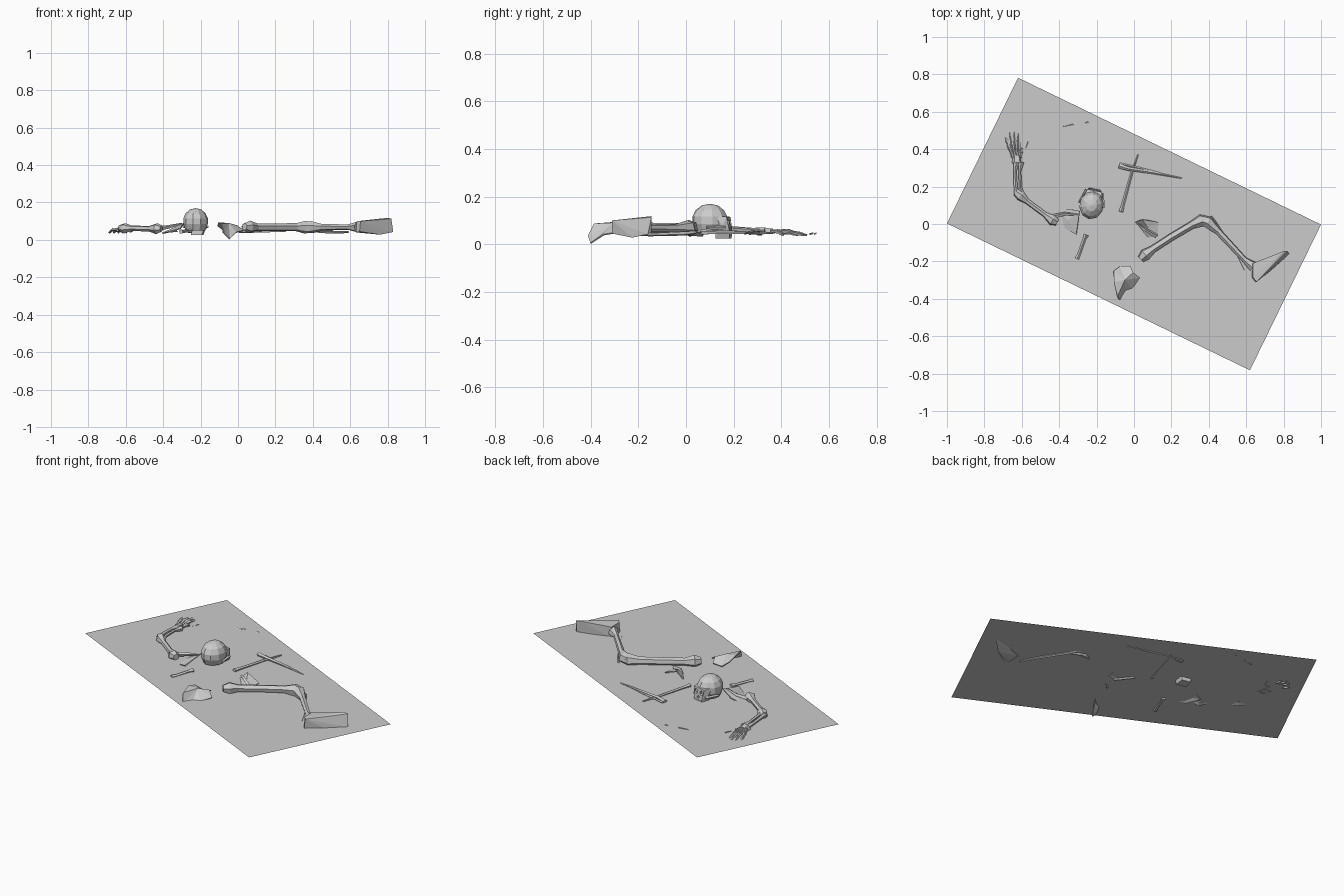
import bpy, bmesh, math
from mathutils import Vector, Matrix


def finish(bm, name):
    bmesh.ops.recalc_face_normals(bm, faces=bm.faces)
    me = bpy.data.meshes.new(name)
    bm.to_mesh(me)
    bm.free()
    ob = bpy.data.objects.new(name, me)
    bpy.context.collection.objects.link(ob)
    return ob


def bone(name, pts, radii, n=5):
    """Faceted tube through points with a radius at each."""
    bm = bmesh.new()
    pts = [Vector(p) for p in pts]
    rings = []
    for i, (p, r) in enumerate(zip(pts, radii)):
        d = (pts[min(i + 1, len(pts) - 1)] - pts[max(i - 1, 0)]).normalized()
        s = d.cross(Vector((0, 0, 1))).normalized()
        u = s.cross(d)
        rings.append([bm.verts.new(p + r * (math.cos(a) * s + math.sin(a) * u))
                      for a in [2 * math.pi * k / n + 0.3 for k in range(n)]])
    for a, b in zip(rings, rings[1:]):
        for k in range(n):
            bm.faces.new((a[k], a[(k + 1) % n], b[(k + 1) % n], b[k]))
    bm.faces.new(rings[0])
    bm.faces.new(rings[-1])
    return finish(bm, name)


def hull(name, pts):
    bm = bmesh.new()
    for p in pts:
        bm.verts.new(p)
    bmesh.ops.convex_hull(bm, input=bm.verts)
    return finish(bm, name)


def shell(name, centre, rim, thick=0.006):
    """Thin fan-shaped plate for flat bones."""
    bm = bmesh.new()
    c = bm.verts.new(centre)
    vs = [bm.verts.new(p) for p in rim]
    for i in range(len(vs)):
        bm.faces.new((c, vs[i], vs[(i + 1) % len(vs)]))
    ob = finish(bm, name)
    m = ob.modifiers.new("thickness", 'SOLIDIFY')
    m.thickness = thick
    m.offset = 0
    return ob


# ground sheet
bm = bmesh.new()
bm.faces.new([bm.verts.new(p + (0.045,)) for p in
              [(-1, 0.003), (0.62, -0.782), (1, -0.003), (-0.62, 0.782)]])
finish(bm, "ground_sheet")

# skull: faceted cranium
M = Matrix.Translation((-0.227, 0.1, 0.1)) @ Matrix.Rotation(-0.2, 4, 'Z')
bm = bmesh.new()
bmesh.ops.create_uvsphere(bm, u_segments=10, v_segments=7, radius=1)
for v in bm.verts:
    v.co = Vector((v.co.x * 0.067, v.co.y * 0.077, v.co.z * 0.07))
    if v.co.z < -0.04:
        v.co.z = -0.05
bm.transform(M)
finish(bm, "cranium")

# face with eye sockets and nose hole
face = hull("face", [M @ Vector((s * x, y, z)) for s in (-1, 1) for x, y, z in
                     [(0.05, 0.03, 0.02), (0.04, 0.08, 0.015), (0.048, 0.065, -0.02),
                      (0.03, 0.09, -0.045), (0.025, 0.088, -0.075), (0.03, 0.03, -0.075)]])
cut = bmesh.new()
for x, z, r in [(-0.022, -0.008, 0.014), (0.022, -0.008, 0.014), (0, -0.035, 0.008)]:
    bmesh.ops.create_cone(cut, cap_ends=True, segments=6, radius1=r, radius2=r, depth=0.03,
                          matrix=M @ Matrix.Translation((x, 0.088, z)) @ Matrix.Rotation(math.pi / 2, 4, 'X'))
cutter = finish(cut, "socket_cutter")
cutter.hide_render = True
cutter.hide_viewport = True
m = face.modifiers.new("sockets", 'BOOLEAN')
m.object = cutter
m.solver = 'EXACT'
for s in (-1, 1):
    bone("cheekbone", [M @ Vector((s * 0.066, 0.0, -0.03)), M @ Vector((s * 0.042, 0.075, -0.03))],
         [0.007, 0.009], 4)

# arm
bone("upper_arm", [(-0.41, 0.008, 0.06), (-0.435, 0.02, 0.06), (-0.475, 0.05, 0.06),
                   (-0.57, 0.12, 0.062), (-0.605, 0.15, 0.062), (-0.63, 0.17, 0.062)],
     [0.018, 0.03, 0.015, 0.015, 0.028, 0.02], 6)
for x, r in ((-0.632, 0.011), (-0.606, 0.009)):
    bone("forearm_bone", [(x + 0.008, 0.155, 0.06), (x, 0.19, 0.065), (x - 0.005, 0.28, 0.06),
                          (x + 0.003, 0.33, 0.055)], [0.018, r, r * 0.8, 0.016])

# hand
hull("wrist", [(-0.652, 0.325, 0.045), (-0.602, 0.32, 0.045), (-0.65, 0.365, 0.042), (-0.605, 0.365, 0.042),
               (-0.64, 0.33, 0.07), (-0.61, 0.33, 0.07), (-0.64, 0.365, 0.065), (-0.615, 0.365, 0.065)])
for bx, tx, ty in [(-0.647, -0.69, 0.47), (-0.636, -0.665, 0.5), (-0.625, -0.64, 0.508),
                   (-0.614, -0.617, 0.495), (-0.607, -0.598, 0.41)]:
    b, t = Vector((bx, 0.355, 0.055)), Vector((tx, ty, 0.038))
    pts = [b.lerp(t, f) + Vector((0, 0, h)) for f, h in
           [(0, 0), (0.25, 0.004), (0.5, 0.008), (0.65, 0.006), (0.78, 0.004), (1, 0)]]
    bone("finger", pts, [0.009, 0.006, 0.01, 0.006, 0.008, 0.004], 4)

# shoulder blades
shell("shoulder_blade_left", (-0.35, 0.02, 0.06),
      [(-0.405, 0.07, 0.035), (-0.35, 0.08, 0.055), (-0.29, 0.07, 0.088), (-0.308, -0.055, 0.06),
       (-0.375, -0.02, 0.04)])
bone("shoulder_ridge", [(-0.43, 0.04, 0.06), (-0.37, 0.055, 0.07), (-0.3, 0.05, 0.088)], [0.013, 0.01, 0.004], 4)
shell("shoulder_blade_right", (0.075, -0.02, 0.066),
      [(0.005, 0.01, 0.04), (0.045, 0.025, 0.085), (0.13, 0.01, 0.05), (0.125, -0.06, 0.045),
       (0.075, -0.075, 0.04)])
bone("shoulder_ridge", [(0.02, 0.0, 0.07), (0.06, -0.03, 0.075), (0.12, -0.065, 0.055)], [0.004, 0.009, 0.012], 4)

# loose long bones
bone("loose_bone", [(-0.305, -0.185, 0.045), (-0.295, -0.165, 0.045), (-0.265, -0.08, 0.048),
                    (-0.255, -0.058, 0.048)], [0.012, 0.009, 0.009, 0.015])
bone("loose_bone", [(0.022, 0.372, 0.048), (-0.01, 0.28, 0.048), (-0.06, 0.1, 0.05), (-0.07, 0.065, 0.05)],
     [0.003, 0.007, 0.009, 0.013])
bone("loose_bone", [(-0.08, 0.31, 0.048), (-0.03, 0.295, 0.052), (0.1, 0.275, 0.05), (0.255, 0.245, 0.044)],
     [0.014, 0.011, 0.008, 0.003])
bone("loose_bone", [(-0.075, 0.322, 0.046), (0.02, 0.3, 0.047), (0.17, 0.265, 0.042)], [0.006, 0.007, 0.003])

# small splinters
for a, b in [((-0.38, 0.52), (-0.325, 0.532)), ((-0.26, 0.54), (-0.245, 0.545)), ((-0.578, 0.405), (-0.565, 0.44))]:
    bone("splinter", [a + (0.043,), b + (0.046,)], [0.004, 0.004], 4)

# hip bone
shell("hip_bone", (-0.05, -0.3, 0.088),
      [(-0.108, -0.25, 0.075), (-0.075, -0.228, 0.05), (-0.02, -0.225, 0.055), (-0.005, -0.26, 0.075),
       (0.03, -0.285, 0.05), (-0.01, -0.345, 0.04), (-0.045, -0.4, 0.004), (-0.075, -0.41, 0.035),
       (-0.09, -0.385, 0.085), (-0.108, -0.31, 0.09)])

# leg
bone("thigh_bone", [(0.035, -0.19, 0.07), (0.06, -0.165, 0.07), (0.1, -0.135, 0.068), (0.2, -0.07, 0.068),
                    (0.31, -0.005, 0.068), (0.36, 0.018, 0.068), (0.39, 0.015, 0.068)],
     [0.02, 0.034, 0.021, 0.021, 0.022, 0.035, 0.028], 6)
bone("shin_bone", [(0.36, 0.02, 0.068), (0.395, 0.01, 0.068), (0.45, -0.04, 0.068), (0.59, -0.19, 0.068),
                   (0.64, -0.23, 0.068)], [0.03, 0.033, 0.018, 0.015, 0.03], 6)
bone("calf_bone", [(0.41, 0.04, 0.05), (0.44, 0.0, 0.045), (0.54, -0.15, 0.04), (0.59, -0.25, 0.042)],
     [0.007, 0.009, 0.007, 0.005], 4)

# foot
hull("foot", [(0.635, -0.21, 0.04), (0.635, -0.21, 0.1), (0.63, -0.285, 0.04), (0.635, -0.285, 0.1),
              (0.65, -0.31, 0.045), (0.655, -0.31, 0.1), (0.69, -0.205, 0.1), (0.69, -0.205, 0.04),
              (0.8, -0.145, 0.118), (0.82, -0.145, 0.113), (0.815, -0.145, 0.05), (0.83, -0.16, 0.042),
              (0.76, -0.225, 0.028)])
